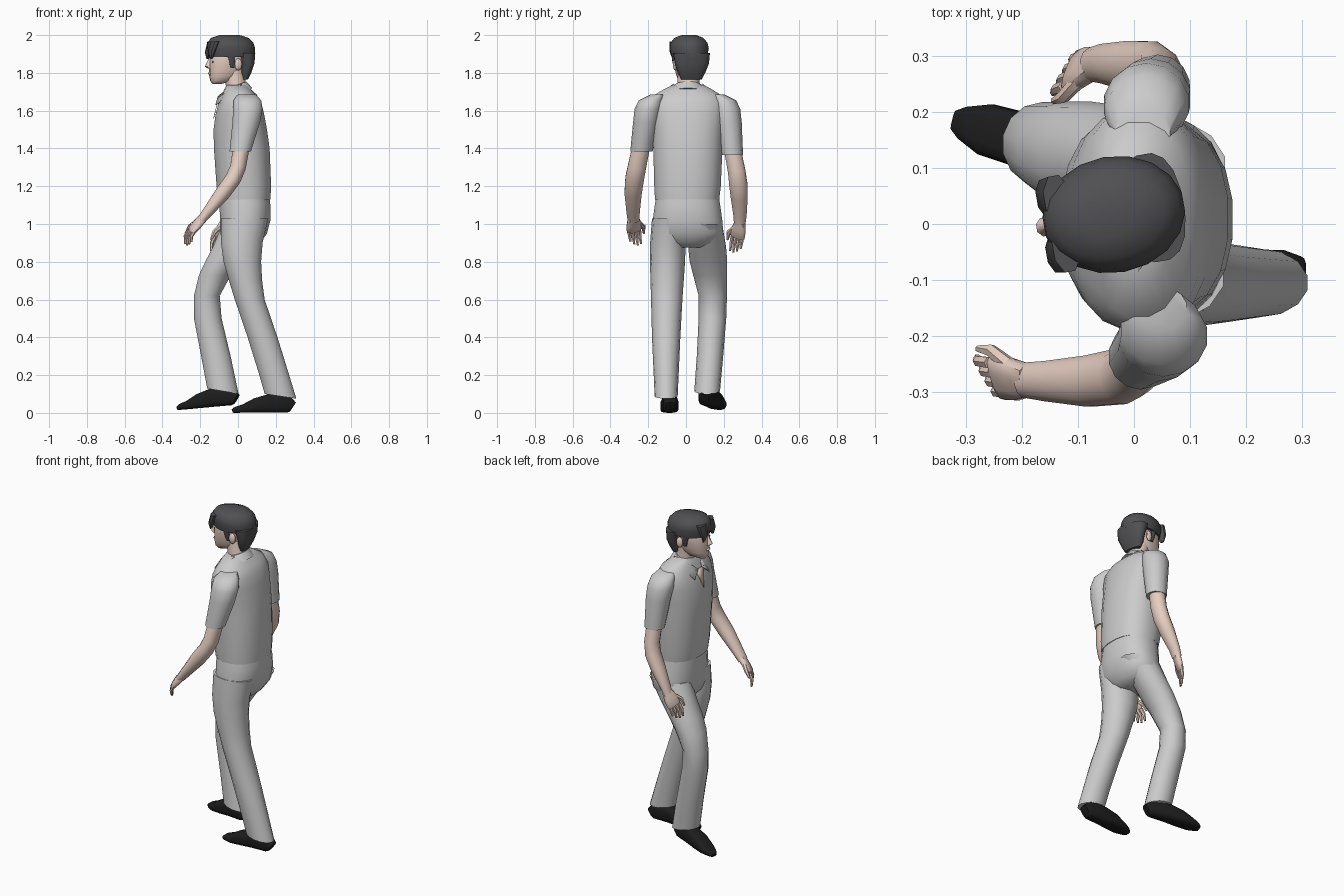
import bpy, bmesh, math
from mathutils import Vector, Matrix


def material(name, r, g, b):
    m = bpy.data.materials.new(name)
    m.diffuse_color = (r, g, b, 1)
    return m


SKIN = material("skin", 0.80, 0.62, 0.54)
DARK = material("dark_hair", 0.08, 0.08, 0.085)
BLACK = material("black_leather", 0.012, 0.012, 0.012)
CLOTH = material("shirt_cloth", 0.6, 0.6, 0.6)


def finish(name, bm, mat):
    bmesh.ops.recalc_face_normals(bm, faces=bm.faces[:])
    me = bpy.data.meshes.new(name)
    bm.to_mesh(me)
    bm.free()
    ob = bpy.data.objects.new(name, me)
    bpy.context.collection.objects.link(ob)
    if mat:
        me.materials.append(mat)
    return ob


def loft(name, rings, mat=None, n=14, e=2.0, follow=False, axis=(0, 1, 0)):
    """Skin rings (x, y, z, ru, rv[, slope]); follow turns them along the path."""
    bm = bmesh.new()
    loops = []
    pts = [Vector(r[:3]) for r in rings]
    for i, r in enumerate(rings):
        u, v = Vector((1, 0, r[5] if len(r) > 5 else 0)), Vector((0, 1, 0))
        if follow:
            t = (pts[min(i + 1, len(pts) - 1)] - pts[max(i - 1, 0)]).normalized()
            u = Vector(axis).cross(t).normalized()
            v = t.cross(u)
        loop = []
        for k in range(n):
            a = 2 * math.pi * (k + 0.5) / n
            c, s = math.cos(a), math.sin(a)
            c = math.copysign(abs(c) ** (2 / e), c)
            s = math.copysign(abs(s) ** (2 / e), s)
            loop.append(bm.verts.new(pts[i] + u * c * r[3] + v * s * r[4]))
        loops.append(loop)
    for a, b in zip(loops, loops[1:]):
        for k in range(n):
            bm.faces.new((a[k], a[(k + 1) % n], b[(k + 1) % n], b[k]))
    bm.faces.new(loops[0])
    bm.faces.new(loops[-1])
    return finish(name, bm, mat)


def sheet(name, pts, mat, thick=0.006):
    bm = bmesh.new()
    bm.faces.new([bm.verts.new(p) for p in pts])
    ob = finish(name, bm, mat)
    mod = ob.modifiers.new("thickness", "SOLIDIFY")
    mod.thickness, mod.offset = thick, 0
    return ob


def ball(name, loc, size, mat):
    bm = bmesh.new()
    bmesh.ops.create_uvsphere(bm, u_segments=10, v_segments=6, radius=1,
                              matrix=Matrix.LocRotScale(Vector(loc), None, Vector(size)))
    return finish(name, bm, mat)


# Shirt body
loft("shirt", [(.035, .006, 1.13, .138, .172), (.031, .008, 1.2, .146, .178),
               (.02, .01, 1.4, .149, .185), (.012, .01, 1.5, .143, .19),
               (.01, .008, 1.58, .13, .2), (.01, .008, 1.64, .115, .2),
               (.008, .008, 1.685, .092, .175), (-.003, .01, 1.715, .07, .125),
               (-.006, .01, 1.735, .055, .085)], CLOTH, 20, 2.3)
# Collar band, collar flaps and open neck
loft("collar_band", [(-.008, .01, 1.69, .085, .1, .35), (-.008, .01, 1.725, .062, .08, .35),
                     (-.01, .01, 1.735, .056, .07, .35)], CLOTH, 16)
for s in (-1, 1):
    sheet("collar_flap", [(.02, .01 + s * .075, 1.742), (.0, .01 + s * .11, 1.715),
                          (-.118, .01 + s * .07, 1.63), (-.105, .01 + s * .02, 1.675),
                          (-.06, .01 + s * .05, 1.71)], CLOTH)
sheet("open_neck", [(-.101, -.03, 1.675), (-.101, .05, 1.675), (-.129, .01, 1.56)], SKIN, .003)

# Sleeves
loft("left_sleeve", [(.045, -.15, 1.685, .05, .04), (.05, -.185, 1.655, .075, .065),
                     (.052, -.2, 1.61, .08, .072), (.044, -.212, 1.54, .075, .068),
                     (.012, -.236, 1.385, .058, .059)], CLOTH)
loft("right_sleeve", [(.015, .165, 1.685, .05, .04), (.018, .2, 1.655, .07, .065),
                      (.022, .213, 1.61, .077, .074), (.03, .225, 1.54, .072, .07),
                      (.042, .245, 1.365, .058, .057)], CLOTH)

# Forearms
loft("left_arm", [(.02, -.235, 1.42, .045, .048), (0, -.26, 1.3, .043, .05),
                  (-.025, -.272, 1.24, .043, .051), (-.08, -.28, 1.165, .042, .047),
                  (-.155, -.28, 1.07, .03, .037), (-.195, -.278, 1.02, .024, .032)],
     SKIN, 12, follow=True)
loft("right_arm", [(.04, .245, 1.4, .045, .046), (.044, .268, 1.28, .043, .048),
                   (.03, .277, 1.21, .043, .05), (-.005, .282, 1.14, .041, .046),
                   (-.055, .286, 1.045, .028, .036), (-.075, .284, .998, .024, .031)],
     SKIN, 12, follow=True)


def hand(side, name, wrist, aim, curl):
    w = Vector((.5, side * .86, 0))        # from thumb to little finger
    wrist, aim, curl = Vector(wrist), Vector(aim).normalized(), Vector(curl).normalized()
    p = [wrist - aim * .01, wrist + aim * .035, wrist + aim * .075, wrist + aim * .085]
    loft(name + "_palm", [(*q, a, b) for q, a, b in zip(p, (.022, .02, .015, .01), (.03, .042, .043, .038))],
         SKIN, 10, 2.5, True, w)
    for i in range(4):
        a = wrist + aim * .075 + w * (i - 1.5) * .021
        b = a + aim * .03 + curl * .01
        c = b + curl * (.042, .05, .045, .03)[i]
        loft(name + "_finger", [(*a, .011, .011), (*b, .01, .01), (*c, .006, .006)],
             SKIN, 6, 2, True, w)
    a = wrist + aim * .02 - w * .028
    b = a + aim * .03 - w * .03
    c = b + aim * .035 + curl * .01
    loft(name + "_thumb", [(*a, .014, .014), (*b, .012, .012), (*c, .006, .006)],
         SKIN, 6, 2, True, (.86, -side * .5, 0))


hand(-1, "left_hand", (-.193, -.278, 1.025), (-.65, .05, -.75), (-.05, .15, -1))
hand(1, "right_hand", (-.074, .284, 1.0), (-.45, -.15, -.85), (-.1, -.15, -1))

# Trousers: seat and two striding legs
loft("trouser_seat", [(.035, .008, 1.16, .13, .165), (.037, .008, 1.1, .136, .175),
                      (.038, .008, 1.02, .135, .186), (.03, .01, .95, .125, .19),
                      (.02, .012, .9, .1, .15), (.015, .012, .875, .07, .08)], None, 20, 2.3)
loft("left_trouser_leg", [(.035, -.09, 1.03, .128, .09), (.02, -.096, .9, .113, .094),
                          (.023, -.098, .8, .102, .093), (.04, -.1, .7, .09, .088),
                          (.062, -.102, .6, .081, .083), (.13, -.105, .4, .081, .075),
                          (.192, -.105, .2, .081, .066), (.225, -.105, .088, .086, .061, -.15)])
loft("right_trouser_leg", [(.04, .1, 1.0, .125, .092), (-.03, .112, .88, .105, .1),
                           (-.075, .118, .81, .096, .1), (-.122, .128, .73, .087, .09),
                           (-.165, .142, .62, .07, .075), (-.16, .14, .5, .075, .073),
                           (-.117, .127, .3, .08, .07), (-.08, .112, .115, .085, .068, -.17)])


# Shoes, heel to toe: (fraction along, height, half width)
def shoe(name, heel, toe):
    heel, toe = Vector(heel), Vector(toe)
    rings = []
    for f, h, hw in ((0, .06, .026), (.08, .095, .038), (.4, .1, .042), (.62, .078, .049),
                     (.82, .045, .047), (.95, .032, .03), (1, .02, .018)):
        p = heel.lerp(toe, f)
        rings.append((p.x, p.y, p.z + h / 2, h / 2, hw))
    loft(name, rings, BLACK, 12, 3.5, True)


shoe("left_shoe", (.29, -.083, 0), (-.03, -.09, 0))
shoe("right_shoe", (-.01, .095, .042), (-.32, .185, .015))

# Neck
loft("neck", [(0, .01, 1.67, .065, .065), (-.01, .012, 1.73, .055, .058),
              (-.025, .018, 1.82, .058, .06)], SKIN)

# Head, built straight and then turned slightly
head = [loft("face", [(-.112, 0, 1.742, .024, .024), (-.09, 0, 1.757, .058, .045),
                      (-.07, 0, 1.785, .083, .06), (-.06, 0, 1.82, .094, .07),
                      (-.052, 0, 1.86, .102, .078), (-.045, 0, 1.9, .102, .08),
                      (-.04, 0, 1.96, .08, .06)], SKIN, 16, 2.3),
        loft("nose", [(-.147, 0, 1.882, .007, .007), (-.158, 0, 1.845, .015, .012),
                      (-.16, 0, 1.833, .017, .018), (-.15, 0, 1.822, .01, .014)], SKIN, 8),
        ball("lips", (-.151, 0, 1.797), (.009, .022, .008), SKIN),
        loft("hair_crown", [(-.032, 0, 1.885, .122, .094), (-.036, 0, 1.93, .128, .104),
                            (-.04, 0, 1.96, .122, .097), (-.044, 0, 1.985, .1, .077),
                            (-.045, 0, 2.0, .055, .038)], DARK, 18),
        loft("hair_back", [(.033, 0, 1.765, .018, .055), (.037, 0, 1.8, .032, .073),
                           (.045, 0, 1.85, .04, .092), (.035, 0, 1.905, .055, .098)], DARK, 16, 2.4)]
for s in (-1, 1):
    head += [loft("fringe_lock", [(-.13, s * .045, 1.965, .025, .045), (-.15, s * .05, 1.91, .018, .036),
                                  (-.153, s * .058, 1.873, .005, .012)], DARK, 8),
             loft("sideburn", [(-.05, s * .078, 1.9, .022, .016), (-.045, s * .077, 1.85, .015, .01),
                               (-.042, s * .071, 1.825, .011, .008)], DARK, 8),
             ball("ear", (-.012, s * .08, 1.845), (.02, .012, .032), SKIN),
             ball("eye", (-.139, s * .034, 1.858), (.007, .014, .006), DARK)]
turn = (Matrix.Translation((-.035, .017, 0)) @ Matrix.Rotation(math.radians(10), 4, 'Z')
        @ Matrix.Translation((.035, 0, 0)))
for ob in head:
    ob.data.transform(turn)

# Smooth shading with crisp edges
for ob in bpy.context.scene.objects:
    ob.select_set(True)
    bpy.context.view_layer.objects.active = ob
bpy.ops.object.shade_smooth_by_angle(angle=math.radians(45))
